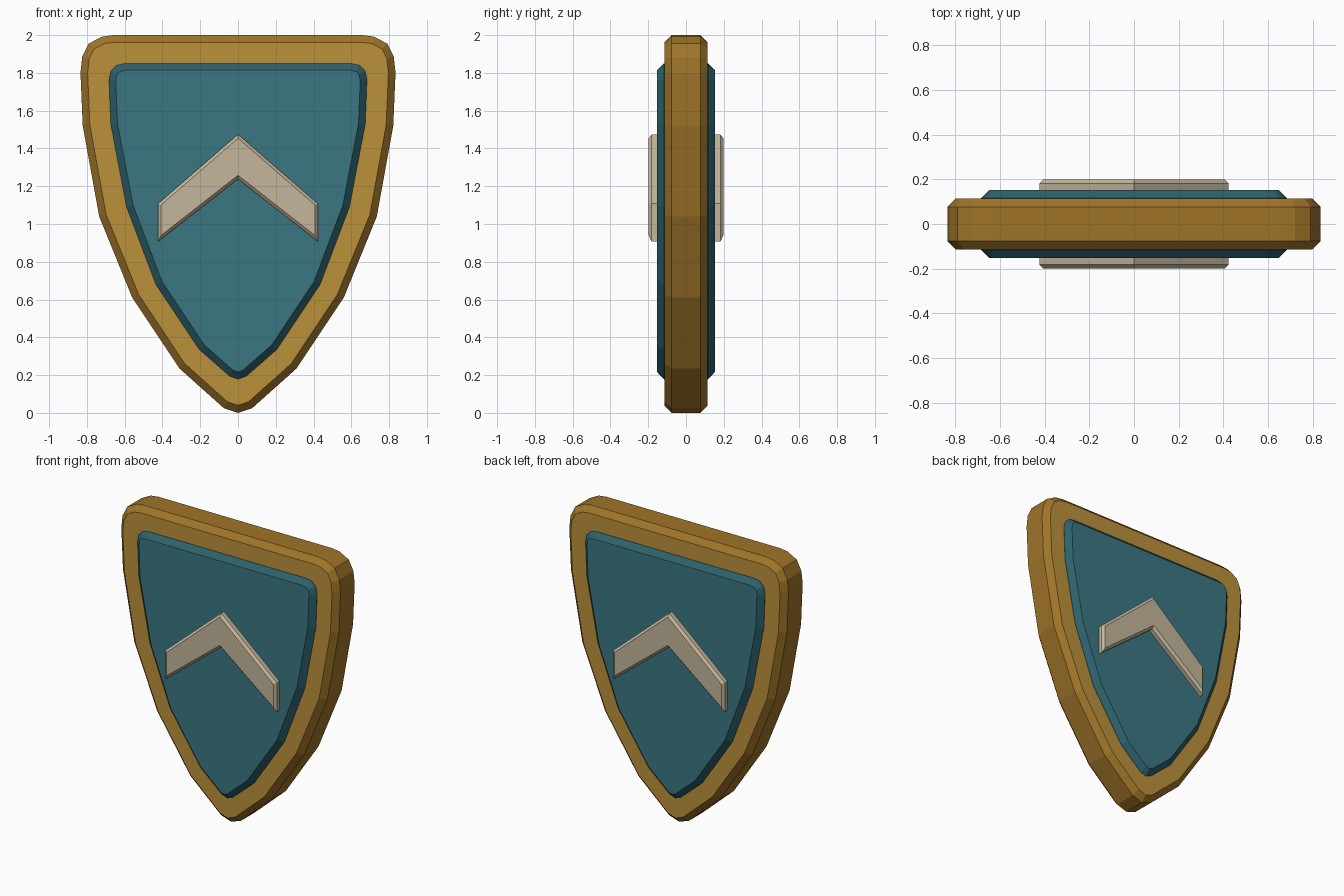
import bpy, bmesh
from mathutils import Vector

if "Cube" in bpy.data.objects:
    bpy.data.objects.remove(bpy.data.objects["Cube"])


def material(name, rgb):
    m = bpy.data.materials.new(name)
    m.diffuse_color = (*rgb, 1)
    m.use_nodes = True
    m.node_tree.nodes["Principled BSDF"].inputs["Base Color"].default_value = m.diffuse_color
    return m


gold = material("gold face", (0.50, 0.285, 0.043))
dark_gold = material("dark gold edge", (0.35, 0.175, 0.022))
teal = material("teal face", (0.044, 0.185, 0.225))
dark_teal = material("dark teal edge", (0.025, 0.12, 0.15))
cream = material("cream", (0.55, 0.47, 0.33))


def mirrored(half):
    """Close a right-hand outline (top to bottom) with its mirror image."""
    return half + [(-x, z) for x, z in reversed(half) if x > 0.001]


def inset(outline, d):
    """Mitred inward offset of a clockwise outline."""
    result, n = [], len(outline)
    for i in range(n):
        a, p, b = (Vector(outline[(i + k) % n]) for k in (-1, 0, 1))
        e, f = (p - a).normalized(), (b - p).normalized()
        n1, n2 = Vector((e.y, -e.x)), Vector((f.y, -f.x))
        result.append(tuple(p + (n1 + n2) * d / (1 + n1.dot(n2))))
    return result


def plate(name, outline, depth, chamfer, face_mat, edge_mat):
    """Solid plate, symmetric front to back, with chamfered front and back edges."""
    small = inset(outline, chamfer)
    layers = [(-depth, small), (-depth + chamfer, outline),
              (depth - chamfer, outline), (depth, small)]
    bm = bmesh.new()
    rings = [[bm.verts.new((x, y, z)) for x, z in o] for y, o in layers]
    for r, s in zip(rings, rings[1:]):
        for i in range(len(r)):
            j = (i + 1) % len(r)
            bm.faces.new((r[i], r[j], s[j], s[i])).material_index = 1
    bm.faces.new(rings[0])
    bm.faces.new(rings[-1])
    bmesh.ops.recalc_face_normals(bm, faces=bm.faces)
    mesh = bpy.data.meshes.new(name)
    bm.to_mesh(mesh)
    bm.free()
    mesh.materials.append(face_mat)
    mesh.materials.append(edge_mat)
    obj = bpy.data.objects.new(name, mesh)
    bpy.context.collection.objects.link(obj)
    return obj


# Gold rim body
rim = mirrored([(0.66, 2.0), (0.72, 1.992), (0.79, 1.955), (0.825, 1.885),
                (0.834, 1.80), (0.822, 1.52), (0.735, 1.04), (0.56, 0.61),
                (0.31, 0.235), (0.075, 0.025), (0, 0.0)])
plate("shield_rim", rim, 0.115, 0.038, gold, dark_gold)

# Teal field, raised from both sides of the rim
field = mirrored([(0.60, 1.85), (0.645, 1.84), (0.673, 1.81), (0.683, 1.765),
                  (0.674, 1.53), (0.59, 1.09), (0.435, 0.68),
                  (0.205, 0.335), (0.045, 0.195), (0, 0.178)])
plate("shield_field", field, 0.153, 0.036, teal, dark_teal)

# Cream chevron standing out on both faces
chevron = [(0, 1.475), (0.423, 1.108), (0.423, 0.907), (0, 1.238),
           (-0.423, 0.907), (-0.423, 1.108)]
plate("chevron", chevron, 0.198, 0.016, cream, cream)
